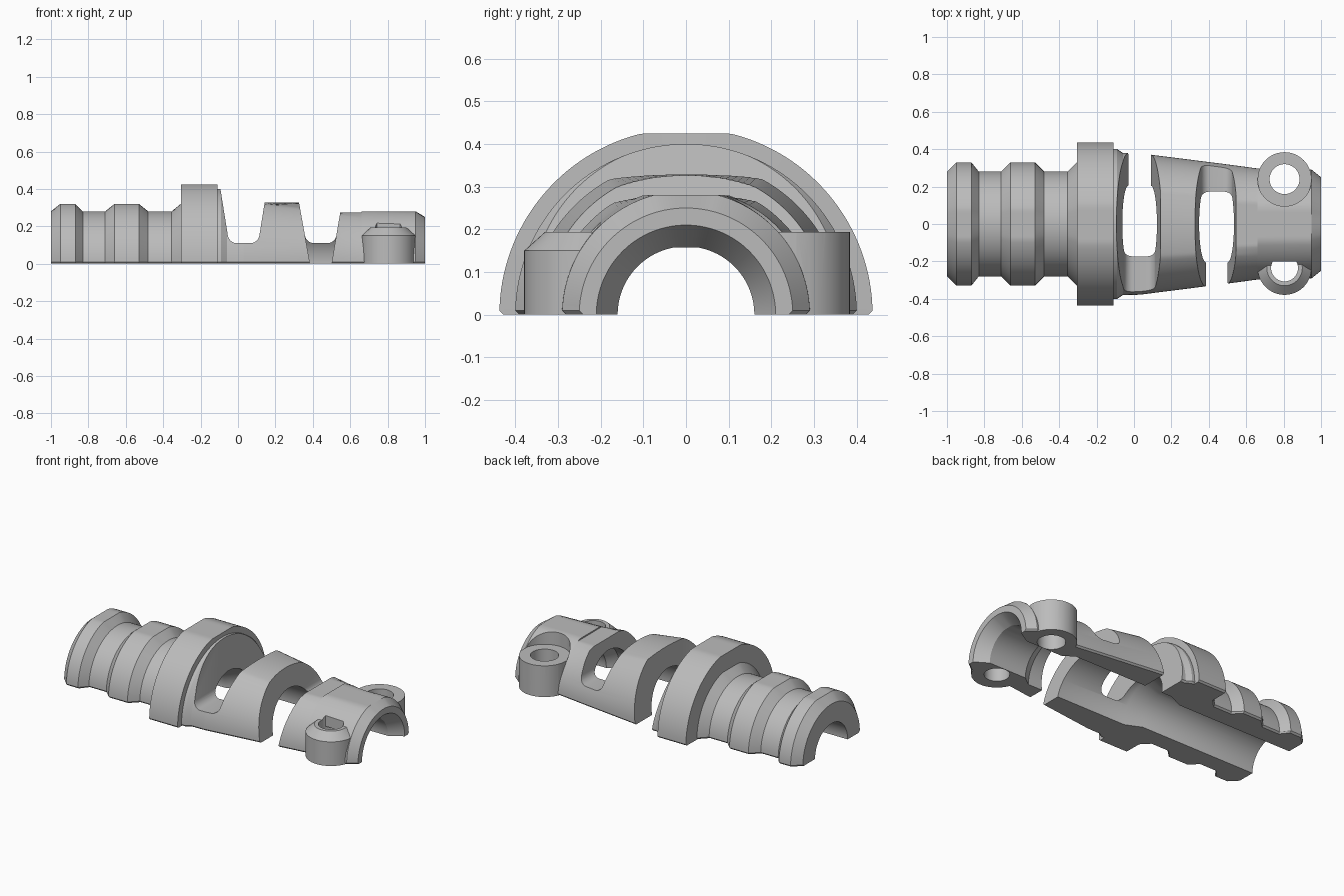
import bpy, bmesh
from math import sin, cos, pi

cube = bpy.data.objects.get("Cube")
if cube:
    bpy.data.objects.remove(cube)

grey = bpy.data.materials.new("plain grey")
grey.use_nodes = True
grey.diffuse_color = (0.5, 0.5, 0.5, 1)
grey.node_tree.nodes["Principled BSDF"].inputs["Base Color"].default_value = (0.5, 0.5, 0.5, 1)


def to_object(name, bm):
    bmesh.ops.recalc_face_normals(bm, faces=bm.faces)
    mesh = bpy.data.meshes.new(name)
    bm.to_mesh(mesh)
    bm.free()
    mesh.materials.append(grey)
    obj = bpy.data.objects.new(name, mesh)
    bpy.context.collection.objects.link(obj)
    return obj


def loft(name, rings):
    """Skin a row of closed rings that share one point count."""
    bm = bmesh.new()
    rows = [[bm.verts.new(p) for p in ring] for ring in rings]
    for a, b in zip(rows, rows[1:]):
        for i in range(len(a)):
            j = (i + 1) % len(a)
            bm.faces.new((a[i], a[j], b[j], b[i]))
    bm.faces.new(rows[0])
    bm.faces.new(rows[-1][::-1])
    return to_object(name, bm)


def arch(x, r, cap, foot, inset, n=72):
    """Half circle across x, cut flat at height cap."""
    pts = [(x, r - inset, foot)]
    for i in range(n + 1):
        a = pi * i / n
        pts.append((x, r * cos(a), min(max(r * sin(a), foot + 0.01), cap)))
    return pts + [(x, inset - r, foot)]


def turned(name, x, y, steps, n=48):
    """Upright turned part from (radius, height) steps."""
    return loft(name, [[(x + r * cos(2 * pi * i / n), y + r * sin(2 * pi * i / n), z)
                        for i in range(n)] for r, z in steps])


def combine(target, other, operation):
    mod = target.modifiers.new(operation, 'BOOLEAN')
    mod.operation, mod.solver, mod.object = operation, 'EXACT', other
    bpy.context.view_layer.objects.active = target
    bpy.ops.object.modifier_apply(modifier=mod.name)
    bpy.data.objects.remove(other)


def slot(x0, x1, slope0, slope1, floor, y0, y1, rounding=0.0):
    """Flared slot cutter, wider toward the top."""
    top = 0.6
    rings = []
    for y in (y0, y1):
        rings.append([(x0 - slope0 * floor, y, floor), (x1 + slope1 * floor, y, floor),
                      (x1 + slope1 * top, y, top), (x0 - slope0 * top, y, top)])
    cutter = loft("slot_cutter", rings)
    if rounding:
        bm = bmesh.new()
        bm.from_mesh(cutter.data)
        edges = [e for e in bm.edges if all(abs(v.co.z - floor) < 1e-4 for v in e.verts)
                 and abs(e.verts[0].co.y - e.verts[1].co.y) > 0.1]
        bmesh.ops.bevel(bm, geom=edges, offset=rounding, segments=6, profile=0.5, affect='EDGES')
        bm.to_mesh(cutter.data)
        bm.free()
    return cutter


# Outer shell: ribbed tail, flange and tapering nose as (x, radius, flat height)
G = 0.001
tail = [(-1, .28, .32), (-.95, .33, .32), (-.87, .33, .32), (-.83, .28, .32),
        (-.71, .28, .32), (-.66, .33, .32), (-.53, .33, .32), (-.48, .28, .32),
        (-.355, .28, .32), (-.305 - G, .33, .32)]
flange = [(-.305, .437, .425), (-.11, .437, .425)]
nose = [(-.11 + G, .40, .41), (-.09, .40, .41), (-.06, .38, .41), (.03, .378, .41),
        (.03 + G, .378, .33), (.45, .325, .33), (.45 + G, .325, .273),
        (.66, .297, .273), (.66 + G, .297, .28), (.95, .29, .28), (1, .25, .28)]
shell = loft("clamp_half_shell", [arch(x, r, c, 0, 0.01) for x, r, c in tail + flange + nose])

# Screw bosses, with a clearance above the back one
combine(shell, turned("back_boss", .805, .24, [(.144, 0), (.144, .194)]), 'UNION')
combine(shell, turned("front_boss", .805, -.235, [(.144, 0), (.144, .15), (.095, .194)]), 'UNION')
combine(shell, turned("seat_cutter", .805, .24, [(.1445, .194), (.1445, .5)]), 'DIFFERENCE')

# Cable channel, wider in the middle and flared at the nose
bore = [(-1.1, .16, .158), (-.2, .16, .158), (-.1, .205, .3), (.6, .205, .3),
        (.66, .16, .158), (.92, .16, .158), (1, .21, .3), (1.05, .21, .3)]
combine(shell, loft("bore_cutter", [arch(x, r, c, -.05, 0) for x, r, c in bore]), 'DIFFERENCE')

# Two opposed slots: each open on one side, with a rounded floor on the other
for x0, x1, s0, s1, side in ((-.03, .09, .16, .16, 1), (.385, .5, .18, .17, -1)):
    combine(shell, slot(x0, x1, s0, s1, .11, min(side * .05, -side), max(side * .05, -side), .04), 'DIFFERENCE')
    combine(shell, slot(x0, x1, s0, s1, -.05, min(0, side), max(0, side)), 'DIFFERENCE')

# Screw holes; the front one has a flat back wall near its top
combine(shell, turned("hole_cutter", .805, .24, [(.08, -.1), (.08, .5)]), 'DIFFERENCE')
combine(shell, turned("hole_cutter", .805, -.235, [(.072, -.1), (.072, .15)]), 'DIFFERENCE')
pocket = turned("pocket_cutter", .805, -.235, [(.072, .14), (.072, .5)])
for v in pocket.data.vertices:
    v.co.y = min(v.co.y, -.2)
combine(shell, pocket, 'DIFFERENCE')

# Soft shading with crisp edges
bpy.ops.object.select_all(action='DESELECT')
shell.select_set(True)
bpy.context.view_layer.objects.active = shell
bpy.ops.object.shade_smooth_by_angle(angle=0.45)
